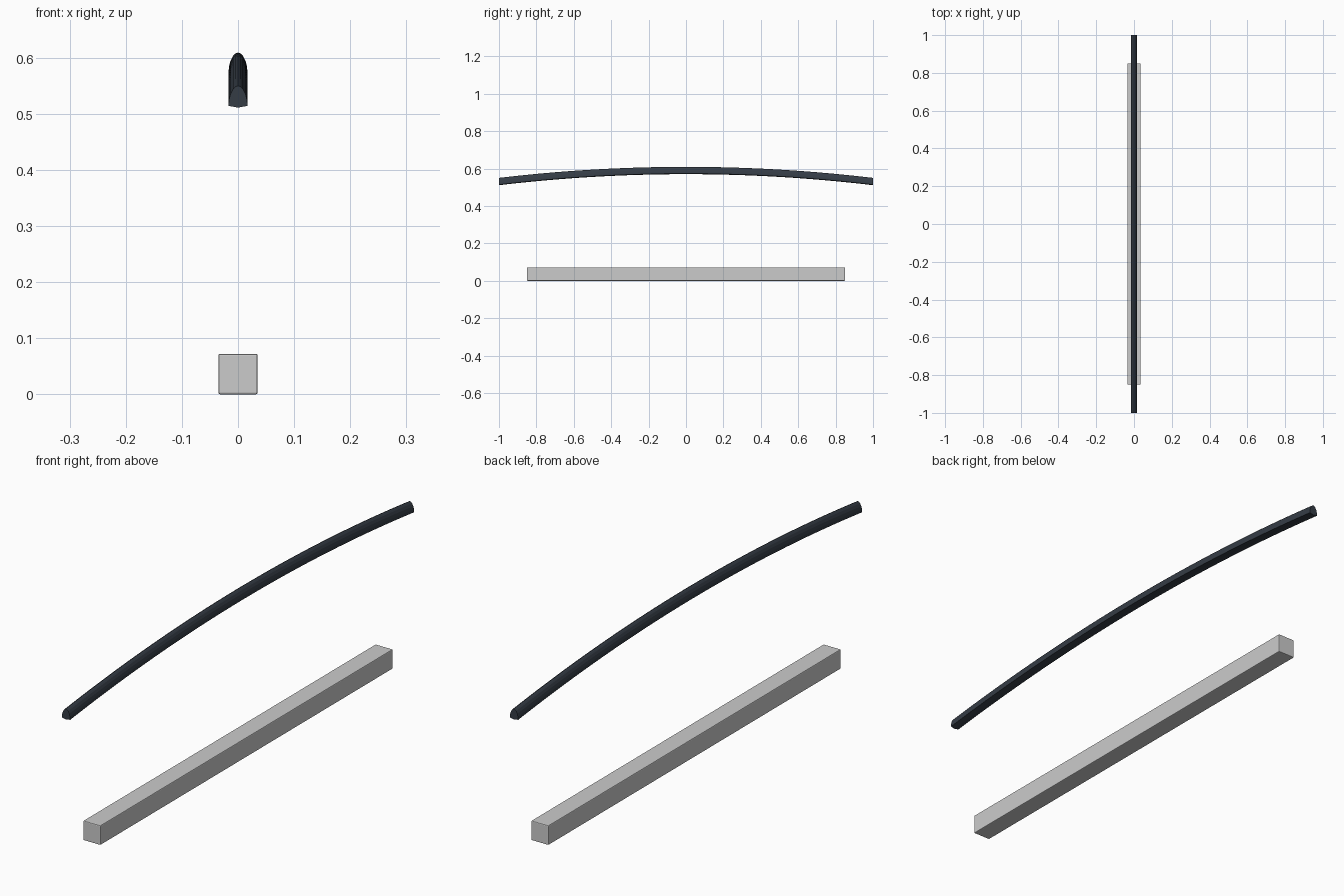
import bpy, bmesh, math

if "Cube" in bpy.data.objects:
    bpy.data.objects.remove(bpy.data.objects["Cube"])

def material(name, col):
    m = bpy.data.materials.new(name)
    m.diffuse_color = col
    m.use_nodes = True
    m.node_tree.nodes["Principled BSDF"].inputs["Base Color"].default_value = m.diffuse_color
    return m

def finish(name, bm, mat=None):
    bmesh.ops.recalc_face_normals(bm, faces=bm.faces)
    me = bpy.data.meshes.new(name)
    bm.to_mesh(me)
    bm.free()
    ob = bpy.data.objects.new(name, me)
    bpy.context.collection.objects.link(ob)
    if mat:
        me.materials.append(mat)
    return ob

# straight square beam resting on the floor, with slightly eased edges
bm = bmesh.new()
bmesh.ops.create_cube(bm, size=1)
for v in bm.verts:
    v.co = (v.co.x * 0.07, v.co.y * 1.70, (v.co.z + 0.5) * 0.072)
beam = finish("base_beam", bm)
bev = beam.modifiers.new("eased_edges", 'BEVEL')
bev.width = 0.003
bev.segments = 2

# bowed rod: rounded-arch section swept along a shallow arc
half = [(0.017, 0.0), (0.016, 0.011), (0.0135, 0.021), (0.009, 0.030), (0.0045, 0.0345)]
section = half + [(0, 0.036)] + [(-x, z) for x, z in reversed(half)] + [(0, -0.003)]
SAG, STEPS = 0.059, 32
R = (1 + SAG ** 2) / (2 * SAG)
bm = bmesh.new()
rings = []
for i in range(STEPS + 1):
    y = -1 + 2 * i / STEPS
    z0 = 0.573 - (R - math.sqrt(R * R - y * y))
    rings.append([bm.verts.new((x, y, z0 + z)) for x, z in section])
n = len(section)
for a, b in zip(rings, rings[1:]):
    for k in range(n):
        bm.faces.new((a[k], a[(k + 1) % n], b[(k + 1) % n], b[k]))
bm.faces.new(rings[0])
bm.faces.new(rings[-1])
rod = finish("bowed_rod", bm, material("dark_slate", (0.035, 0.045, 0.06, 1)))
